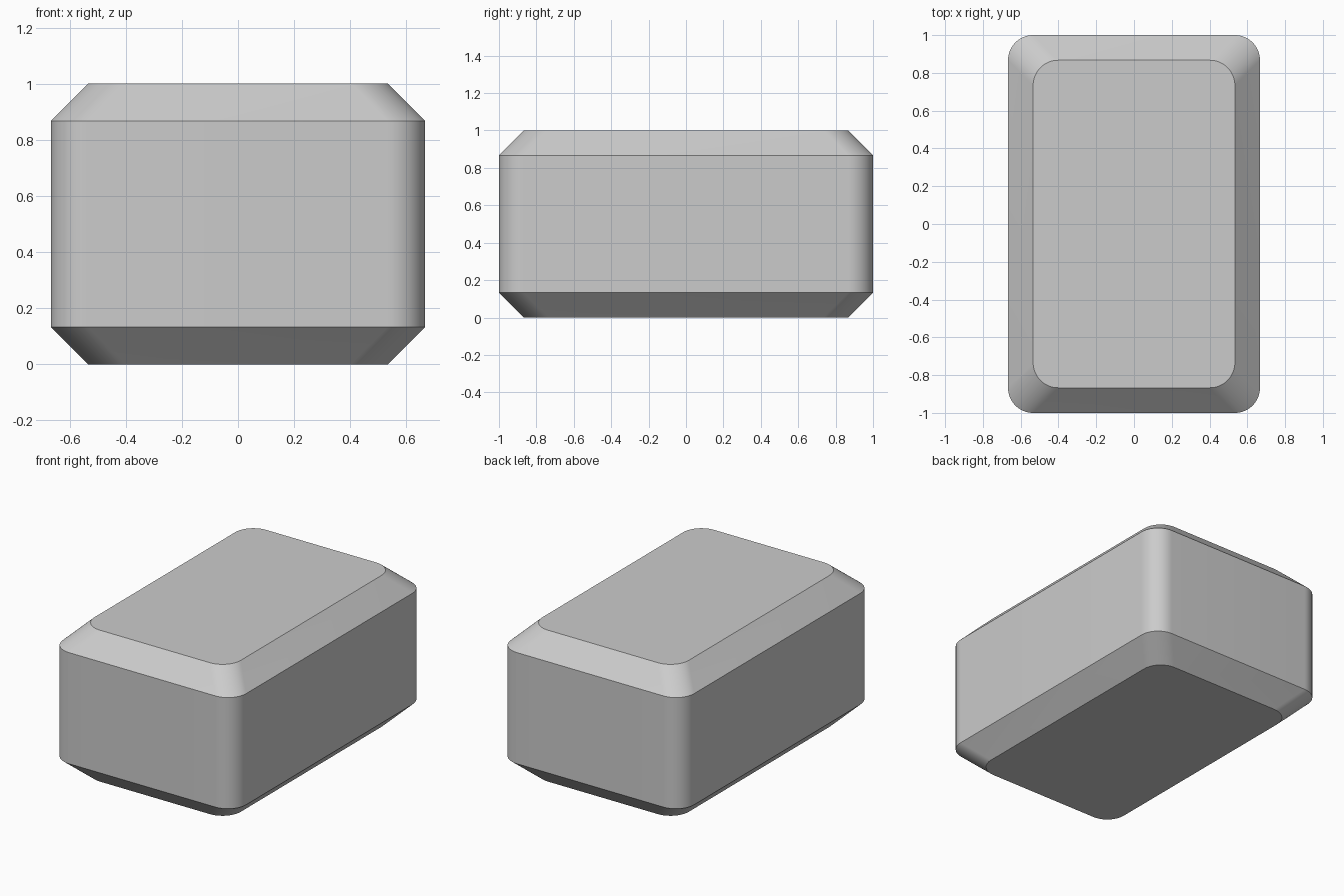
import bpy, bmesh, math

if "Cube" in bpy.data.objects:
    bpy.data.objects.remove(bpy.data.objects["Cube"])

HX, HY, H = 0.667, 1.0, 1.0   # half width, half depth, height
C, R, SEG = 0.133, 0.133, 16  # chamfer, corner radius, corner segments


def rounded_ring(bm, hx, hy, z):
    """Rounded rectangle outline as a loop of vertices."""
    ring = []
    for i, (sx, sy) in enumerate([(1, 1), (-1, 1), (-1, -1), (1, -1)]):
        for k in range(SEG + 1):
            a = math.pi / 2 * (i + k / SEG)
            ring.append(bm.verts.new((sx * (hx - R) + R * math.cos(a),
                                      sy * (hy - R) + R * math.sin(a), z)))
    return ring


# Block: inset bottom, straight walls, inset top
bm = bmesh.new()
levels = [(C, 0), (0, C), (0, H - C), (C, H)]
rings = [rounded_ring(bm, HX - inset, HY - inset, z) for inset, z in levels]
for lower, upper in zip(rings, rings[1:]):
    n = len(lower)
    for i in range(n):
        j = (i + 1) % n
        bm.faces.new((lower[i], lower[j], upper[j], upper[i]))
bm.faces.new(rings[0][::-1])
bm.faces.new(rings[-1])

mesh = bpy.data.meshes.new("chamfered_block")
bm.to_mesh(mesh)
bm.free()
block = bpy.data.objects.new("chamfered_block", mesh)
bpy.context.collection.objects.link(block)

# Smooth corners, crisp chamfer edges
bpy.context.view_layer.objects.active = block
block.select_set(True)
bpy.ops.object.shade_smooth_by_angle(angle=math.radians(30))
